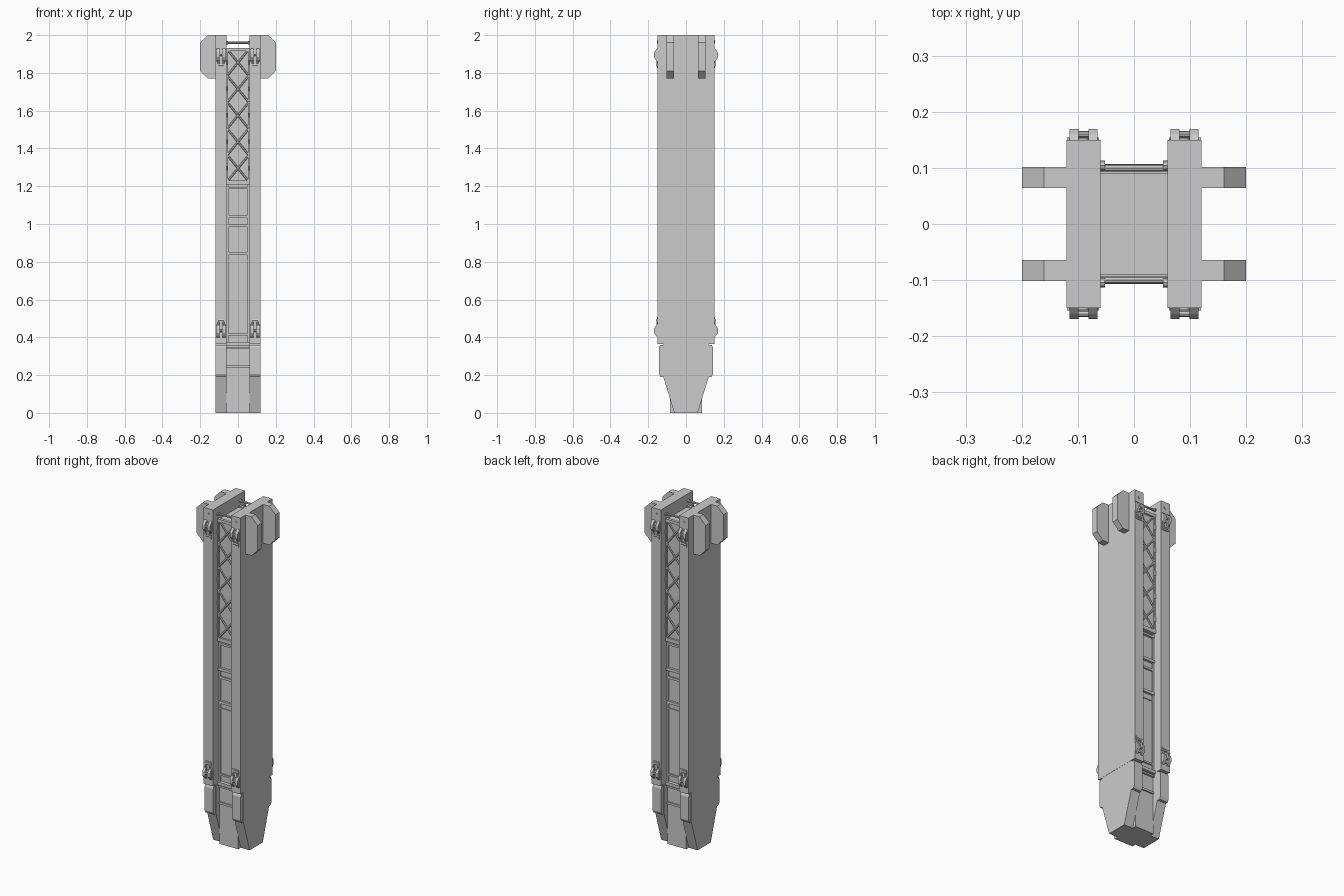
import bpy, bmesh, math
from mathutils import Vector, Matrix

cube = bpy.data.objects.get("Cube")
if cube:
    bpy.data.objects.remove(cube, do_unlink=True)

grey = bpy.data.materials.new("plain grey")
grey.use_nodes = True
COLOUR = (0.6, 0.6, 0.6, 1)
grey.diffuse_color = COLOUR
grey.node_tree.nodes["Principled BSDF"].inputs["Base Color"].default_value = COLOUR


def finish(name, bm):
    bmesh.ops.recalc_face_normals(bm, faces=bm.faces)
    mesh = bpy.data.meshes.new(name)
    bm.to_mesh(mesh)
    bm.free()
    mesh.materials.append(grey)
    obj = bpy.data.objects.new(name, mesh)
    bpy.context.collection.objects.link(obj)
    return obj


def add_box(bm, x, y, z):
    """Box from three (low, high) ranges."""
    centre = Vector([(a + b) / 2 for a, b in (x, y, z)])
    size = Vector([b - a for a, b in (x, y, z)])
    bmesh.ops.create_cube(bm, size=1, matrix=Matrix.Translation(centre) @ Matrix.Diagonal(size.to_4d()))


def add_rod(bm, start, end, radius, sides=8):
    start, end = Vector(start), Vector(end)
    turn = (end - start).to_track_quat('Z', 'Y').to_matrix().to_4x4()
    bmesh.ops.create_cone(bm, cap_ends=True, segments=sides, radius1=radius, radius2=radius,
                          depth=(end - start).length,
                          matrix=Matrix.Translation((start + end) / 2) @ turn)


def add_prism(bm, outline, axis, low, high):
    """Extrude a 2D outline along x (outline is y, z) or y (outline is x, z)."""
    place = (lambda a, b, d: (d, a, b)) if axis == 'x' else (lambda a, b, d: (a, d, b))
    rings = [[bm.verts.new(place(a, b, d)) for a, b in outline] for d in (low, high)]
    bm.faces.new(rings[0])
    bm.faces.new(rings[1][::-1])
    for i in range(len(outline)):
        j = (i + 1) % len(outline)
        bm.faces.new((rings[0][i], rings[0][j], rings[1][j], rings[1][i]))


def mirror(obj, x=False, y=False):
    mod = obj.modifiers.new("mirror", 'MIRROR')
    mod.use_axis = (x, y, False)
    mod.use_mirror_merge = False


# Tall side slabs
bm = bmesh.new()
add_box(bm, (0.06, 0.12), (-0.15, 0.15), (0.365, 2))
mirror(finish("side_slab", bm), x=True)

# Tapered feet below the slabs
bm = bmesh.new()
half = [(0.062, 0), (0.12, 0.19), (0.12, 0.365)]
add_prism(bm, half + [(-y, z) for y, z in reversed(half)], 'x', 0.06, 0.119)
mirror(finish("tapered_foot", bm), x=True)

# Raised pads on the feet
bm = bmesh.new()
add_prism(bm, [(-0.11, 0.19), (-0.135, 0.19), (-0.143, 0.205), (-0.143, 0.345),
               (-0.137, 0.36), (-0.11, 0.36)], 'x', 0.062, 0.118)
mirror(finish("foot_pad", bm), x=True, y=True)

# Chamfered fins
bm = bmesh.new()
add_prism(bm, [(0.119, 1.77), (0.16, 1.77), (0.2, 1.81), (0.2, 1.96), (0.16, 2), (0.119, 2)],
          'y', -0.102, -0.064)
mirror(finish("fin", bm), x=True, y=True)

# Central core
bm = bmesh.new()
add_box(bm, (-0.061, 0.061), (-0.086, 0.086), (0, 1.25))
add_box(bm, (-0.061, 0.061), (-0.096, 0.096), (1.21, 1.925))
finish("core", bm)

# Crossed lattice over the upper core
bm = bmesh.new()
CELLS, LOW, HIGH = 5, 1.225, 1.925
step = (HIGH - LOW) / CELLS
for i in range(CELLS):
    a, b = LOW + i * step, LOW + (i + 1) * step
    for s in (-1, 1):
        add_rod(bm, (-0.057 * s, -0.1, a), (0.057 * s, -0.1, b), 0.0055, 6)
        add_rod(bm, (0.057 * s, -0.107, a + step / 2 - 0.012),
                (0.057 * s, -0.107, a + step / 2 + 0.012), 0.004, 6)
for s in (-1, 1):
    add_box(bm, sorted((0.054 * s, 0.061 * s)), (-0.104, -0.09), (LOW, HIGH))
add_box(bm, (-0.061, 0.061), (-0.107, -0.09), (1.915, 1.932))
add_box(bm, (-0.061, 0.061), (-0.107, -0.08), (1.208, 1.23))
mirror(finish("lattice", bm), y=True)

# Cross rods and bosses between the slab tops
bm = bmesh.new()
add_rod(bm, (-0.062, -0.1, 1.96), (0.062, -0.1, 1.96), 0.006)
for s in (-1, 1):
    add_rod(bm, (0.052 * s, -0.104, 1.96), (0.062 * s, -0.104, 1.96), 0.009)
mirror(finish("top_rod", bm), y=True)

# Bands and rails on the lower core
bm = bmesh.new()
for z, height, depth in ((1.19, 0.012, 0.098), (1.04, 0.016, 0.1), (0.99, 0.014, 0.094),
                         (0.845, 0.016, 0.098), (0.805, 0.006, 0.091), (0.415, 0.01, 0.094),
                         (0.365, 0.018, 0.106), (0.345, 0.01, 0.098), (0.245, 0.012, 0.094)):
    add_box(bm, (-0.061, 0.061), (-depth, -0.08), (z - height / 2, z + height / 2))
for s in (-1, 1):
    add_box(bm, sorted((0.05 * s, 0.061 * s)), (-0.094, -0.08), (0.365, 1.21))
mirror(finish("core_band", bm), y=True)

# Latch brackets at both ends of each slab, flipped at the bottom
bm = bmesh.new()
for base, up in ((1.895, 1), (0.435, -1)):
    def span(a, b):
        return sorted((base + a * up, base + b * up))
    add_box(bm, (0.062, 0.119), (-0.154, -0.148), span(-0.02, 0.025))
    add_box(bm, (0.068, 0.112), (-0.154, -0.148), span(-0.07, -0.045))
    for x in (0.073, 0.107):
        add_prism(bm, [(-0.148, base + 0.037 * up), (-0.16, base + 0.026 * up),
                       (-0.169, base + 0.012 * up), (-0.169, base - 0.012 * up),
                       (-0.16, base - 0.026 * up), (-0.148, base - 0.037 * up)],
                  'x', x - 0.008, x + 0.008)
        inner = 0.09 + (x - 0.09) * 0.55
        add_rod(bm, (x, -0.153, base - 0.02 * up), (inner, -0.153, base - 0.06 * up), 0.005, 6)
    add_rod(bm, (0.07, -0.16, base), (0.11, -0.16, base), 0.006)
    add_rod(bm, (0.074, -0.15, base - 0.055 * up), (0.106, -0.15, base - 0.055 * up), 0.009)
mirror(finish("latch_bracket", bm), x=True, y=True)

# Small round studs near the slab tops
bm = bmesh.new()
add_rod(bm, (0.09, -0.153, 1.965), (0.09, -0.148, 1.965), 0.01, 12)
mirror(finish("stud", bm), x=True, y=True)
